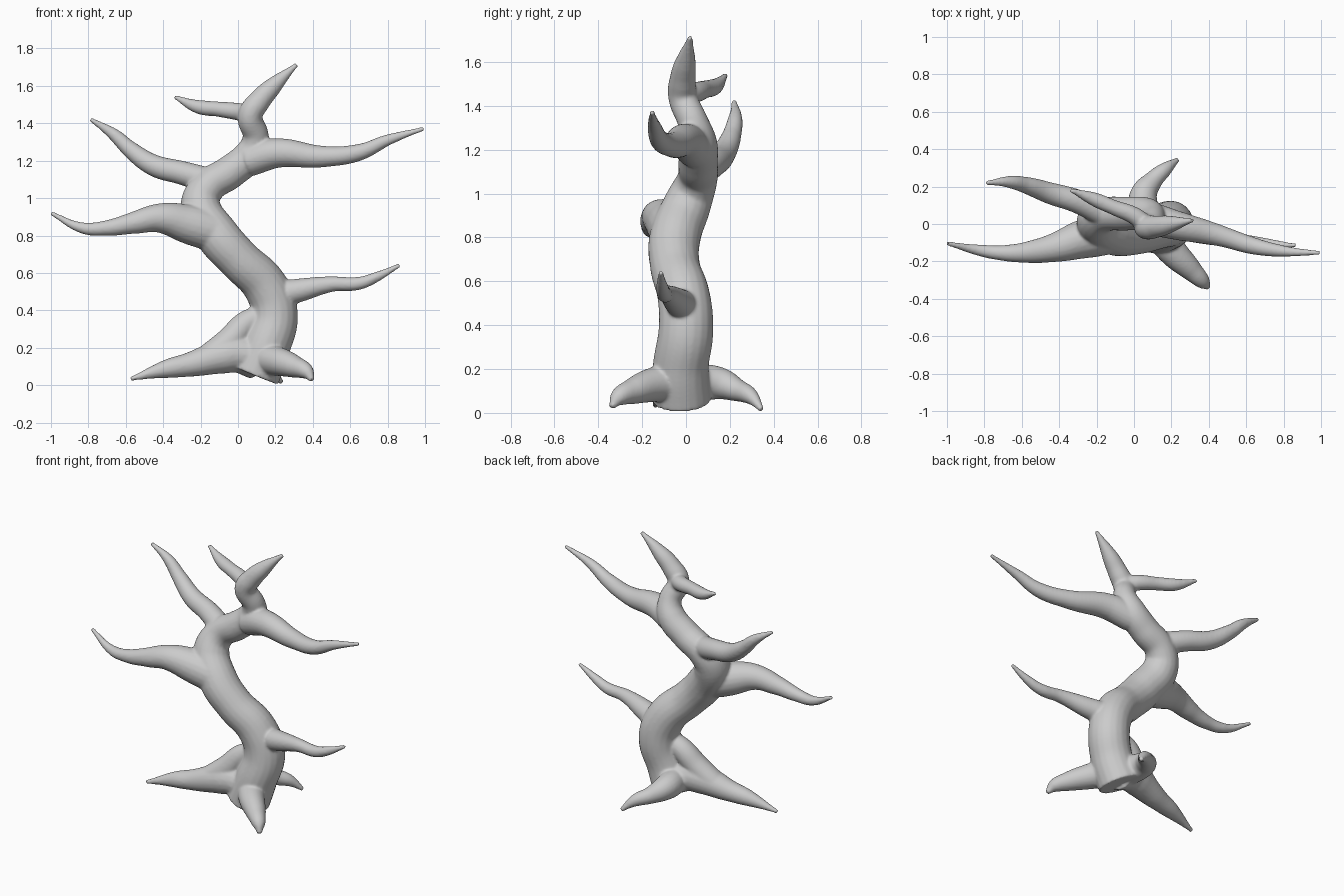
import bpy, math

cube = bpy.data.objects.get("Cube")
if cube:
    bpy.data.objects.remove(cube, do_unlink=True)

bark = bpy.data.materials.new("grey bark")
bark.use_nodes = True
GREY = (0.6, 0.6, 0.6, 1)
bark.diffuse_color = GREY
bark.node_tree.nodes["Principled BSDF"].inputs["Base Color"].default_value = GREY

limbs = []


def limb(name, points):
    """Tapered tube through (x, y, z, radius) points, as a closed mesh."""
    curve = bpy.data.curves.new(name, 'CURVE')
    curve.dimensions = '3D'
    curve.bevel_depth = 1
    curve.bevel_resolution = 8
    curve.resolution_u = 8
    curve.use_fill_caps = True
    spline = curve.splines.new('BEZIER')
    spline.radius_interpolation = 'CARDINAL'
    spline.bezier_points.add(len(points) - 1)
    for bp, (x, y, z, r) in zip(spline.bezier_points, points):
        bp.co = (x, y, z)
        bp.radius = r
        bp.handle_left_type = bp.handle_right_type = 'AUTO'
    guide = bpy.data.objects.new(name + " guide", curve)
    bpy.context.collection.objects.link(guide)
    bpy.context.view_layer.update()
    mesh = bpy.data.meshes.new_from_object(
        guide.evaluated_get(bpy.context.evaluated_depsgraph_get()))
    bpy.data.objects.remove(guide, do_unlink=True)
    mesh.materials.clear()
    mesh.materials.append(bark)
    obj = bpy.data.objects.new(name, mesh)
    bpy.context.collection.objects.link(obj)
    limbs.append(obj)
    return obj


# Winding trunk that ends in the top leader
trunk = limb("trunk", [
    (.09, -.02, .055, .135), (.15, -.025, .2, .128), (.195, 0, .38, .125),
    (.145, -.01, .53, .12), (.007, -.05, .67, .114), (-.11, -.05, .8, .117),
    (-.2, .01, .96, .108), (-.16, .05, 1.06, .093), (-.04, .055, 1.14, .09),
    (.07, .055, 1.24, .085), (.095, .03, 1.33, .07), (.065, -.015, 1.44, .066),
    (.115, -.015, 1.52, .06), (.2, 0, 1.61, .044), (.315, .02, 1.715, .012)])

# Branches
limb("upper_left_branch", [
    (.06, .04, 1.2, .085), (.2, 0, 1.24, .08), (.45, -.06, 1.222, .058),
    (.65, -.12, 1.245, .045), (.8, -.145, 1.31, .03), (.995, -.155, 1.372, .012)])
limb("upper_right_branch", [
    (-.15, .05, 1.09, .07), (-.3, .12, 1.135, .064), (-.45, .165, 1.175, .058),
    (-.57, .205, 1.255, .046), (-.67, .225, 1.345, .032), (-.79, .22, 1.422, .012)])
limb("lower_right_branch", [
    (-.12, -.05, .82, .11), (-.27, -.08, .862, .105), (-.42, -.125, .893, .079),
    (-.56, -.15, .867, .059), (-.7, -.155, .84, .042), (-.83, -.14, .84, .03),
    (-1, -.103, .92, .012)])
limb("lower_left_branch", [
    (.2, 0, .48, .07), (.32, -.035, .505, .064), (.5, -.08, .54, .042),
    (.65, -.1, .545, .035), (.75, -.11, .583, .026), (.865, -.115, .642, .012)])
limb("top_twig", [
    (.06, .0, 1.45, .05), (0, .045, 1.462, .047), (-.1, .085, 1.475, .041),
    (-.22, .135, 1.49, .036), (-.34, .182, 1.542, .012)])

# Roots, the right one with a steep ridge climbing the trunk
limb("right_root", [
    (.1, -.02, .14, .11), (0, -.04, .165, .1), (-.1, -.06, .15, .09),
    (-.25, -.085, .112, .067), (-.4, -.11, .083, .046), (-.575, -.142, .033, .012)])
limb("right_root_ridge", [
    (.11, -.02, .37, .06), (.04, -.025, .325, .07), (-.045, -.045, .235, .075),
    (-.15, -.065, .15, .075)])
limb("front_root", [
    (.14, -.05, .14, .085), (.2, -.14, .13, .08), (.3, -.24, .1, .061),
    (.37, -.31, .068, .04), (.397, -.34, .025, .015)])
limb("back_root", [
    (.06, .03, .14, .085), (.05, .15, .135, .075), (.1, .23, .105, .053),
    (.17, .295, .075, .037), (.235, .345, .015, .014)])

# Grow all limbs together into one skin with soft joints
bpy.ops.object.select_all(action='DESELECT')
for obj in limbs:
    obj.select_set(True)
bpy.context.view_layer.objects.active = trunk
bpy.ops.object.join()
trunk.name = "tree"
fuse = trunk.modifiers.new("fuse", 'REMESH')
fuse.mode = 'VOXEL'
fuse.voxel_size = 0.008
soften = trunk.modifiers.new("soften", 'SMOOTH')
soften.factor = 0.5
soften.iterations = 8
for mod in ("fuse", "soften"):
    bpy.ops.object.modifier_apply(modifier=mod)
bpy.ops.object.shade_smooth_by_angle(angle=math.radians(50))
